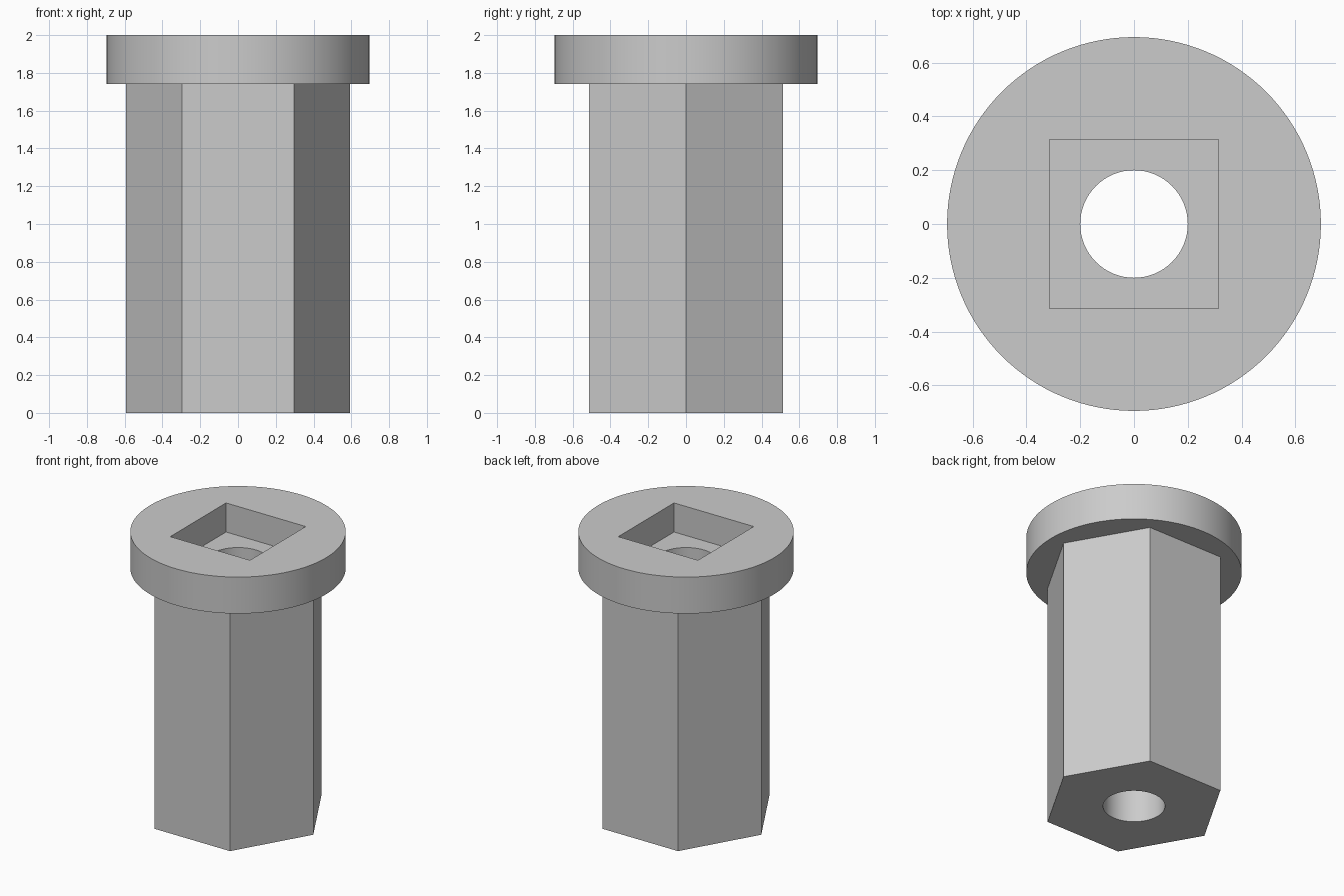
import bpy
import math

cube = bpy.data.objects.get("Cube")
if cube:
    bpy.data.objects.remove(cube, do_unlink=True)

# Sizes
HEIGHT = 2.0
FLANGE_BOTTOM = 1.74
FLANGE_RADIUS = 0.695
HEX_RADIUS = 0.593
BORE_RADIUS = 0.2
POCKET_SIDE = 0.628
POCKET_FLOOR = 1.793

grey = bpy.data.materials.new("plain grey")
grey.use_nodes = True
colour = (0.6, 0.6, 0.6, 1.0)
grey.diffuse_color = colour
grey.node_tree.nodes["Principled BSDF"].inputs["Base Color"].default_value = colour


def prism(name, sides, radius, bottom, top, turn=0.0):
    """Upright prism with a corner on +x before turning."""
    bpy.ops.mesh.primitive_cylinder_add(
        vertices=sides, radius=radius, depth=top - bottom,
        location=(0, 0, (bottom + top) / 2), rotation=(0, 0, turn))
    obj = bpy.context.object
    obj.name = obj.data.name = name
    bpy.ops.object.transform_apply(location=True, rotation=True, scale=True)
    obj.data.materials.append(grey)
    return obj


def combine(target, other, operation):
    """Apply a boolean and remove the helper solid."""
    mod = target.modifiers.new(operation.lower(), "BOOLEAN")
    mod.operation = operation
    mod.solver = "EXACT"
    mod.object = other
    bpy.context.view_layer.objects.active = target
    bpy.ops.object.modifier_apply(modifier=mod.name)
    bpy.data.objects.remove(other, do_unlink=True)


# Hexagonal shank, reaching slightly into the flange for a clean join
bushing = prism("flanged_hex_bushing", 6, HEX_RADIUS, 0, FLANGE_BOTTOM + 0.02, math.radians(30))

# Round flange
combine(bushing, prism("flange", 128, FLANGE_RADIUS, FLANGE_BOTTOM, HEIGHT), "UNION")

# Square drive pocket
pocket = prism("pocket_cutter", 4, POCKET_SIDE / math.sqrt(2), POCKET_FLOOR, HEIGHT + 0.1, math.radians(45))
combine(bushing, pocket, "DIFFERENCE")

# Round bore through the whole length
combine(bushing, prism("bore_cutter", 64, BORE_RADIUS, -0.1, HEIGHT + 0.1), "DIFFERENCE")

# Smooth round walls, crisp edges
bpy.ops.object.select_all(action="DESELECT")
bushing.select_set(True)
bpy.context.view_layer.objects.active = bushing
bpy.ops.object.shade_smooth_by_angle(angle=math.radians(30))
